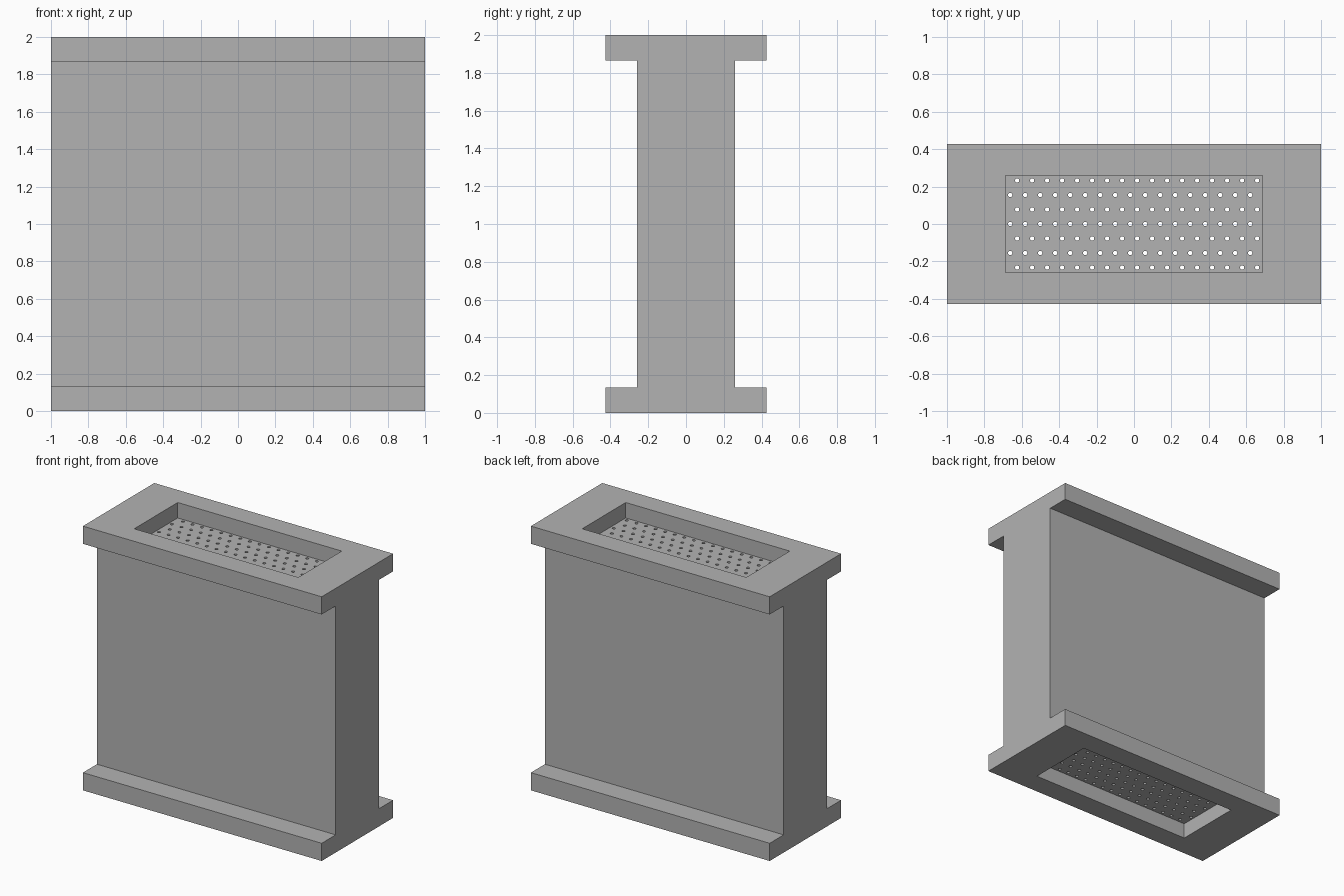
import bpy, bmesh
from mathutils import Matrix

cube = bpy.data.objects.get("Cube")
if cube:
    bpy.data.objects.remove(cube, do_unlink=True)

HALF_X = 1.0          # half length
HEIGHT = 2.0
FLANGE_Y, WEB_Y = 0.427, 0.26
FLANGE_T = 0.134
RECESS_X, RECESS_Y, RECESS_D = 0.687, 0.26, 0.117
HOLE_R, PITCH_X, PITCH_Y = 0.0115, 0.0802, 0.0776

grey = bpy.data.materials.new("light_grey")
grey.use_nodes = True
colour = (0.45, 0.45, 0.45, 1)
grey.diffuse_color = colour
grey.node_tree.nodes["Principled BSDF"].inputs["Base Color"].default_value = colour


def make_object(name, bm):
    bmesh.ops.recalc_face_normals(bm, faces=bm.faces)
    mesh = bpy.data.meshes.new(name)
    bm.to_mesh(mesh)
    bm.free()
    mesh.materials.append(grey)
    obj = bpy.data.objects.new(name, mesh)
    bpy.context.collection.objects.link(obj)
    return obj


def cut(target, cutter):
    cutter.hide_render = True
    mod = target.modifiers.new("cut", 'BOOLEAN')
    mod.operation = 'DIFFERENCE'
    mod.solver = 'EXACT'
    mod.object = cutter
    bpy.context.view_layer.objects.active = target
    bpy.ops.object.modifier_apply(modifier=mod.name)
    bpy.data.objects.remove(cutter, do_unlink=True)


# Block: I-shaped profile extruded along x
right_side = [(FLANGE_Y, 0), (FLANGE_Y, FLANGE_T),
              (WEB_Y, FLANGE_T), (WEB_Y, HEIGHT - FLANGE_T),
              (FLANGE_Y, HEIGHT - FLANGE_T), (FLANGE_Y, HEIGHT)]
profile = right_side + [(-y, z) for y, z in reversed(right_side)]
bm = bmesh.new()
face = bm.faces.new([bm.verts.new((-HALF_X, y, z)) for y, z in profile])
ext = bmesh.ops.extrude_face_region(bm, geom=[face])
bmesh.ops.translate(bm, vec=(2 * HALF_X, 0, 0),
                    verts=[v for v in ext["geom"] if isinstance(v, bmesh.types.BMVert)])
block = make_object("flanged_block", bm)

# Rectangular recesses in the top and bottom
bm = bmesh.new()
for z in (0, HEIGHT):
    bmesh.ops.create_cube(bm, size=2, matrix=Matrix.Translation((0, 0, z))
                          @ Matrix.Diagonal((RECESS_X, RECESS_Y, RECESS_D, 1)))
cut(block, make_object("recess_cutter", bm))

# Staggered rows of channels running through the full height
bm = bmesh.new()
for row in range(-3, 4):
    start = -0.625 if row % 2 else -0.662
    for i in range(17):
        bmesh.ops.create_cone(bm, cap_ends=True, segments=16,
                              radius1=HOLE_R, radius2=HOLE_R, depth=HEIGHT + 0.2,
                              matrix=Matrix.Translation((start + i * PITCH_X, row * PITCH_Y, HEIGHT / 2)))
cut(block, make_object("channel_cutter", bm))

# Smooth channel walls, sharp edges elsewhere
block.select_set(True)
bpy.context.view_layer.objects.active = block
bpy.ops.object.shade_smooth_by_angle()
